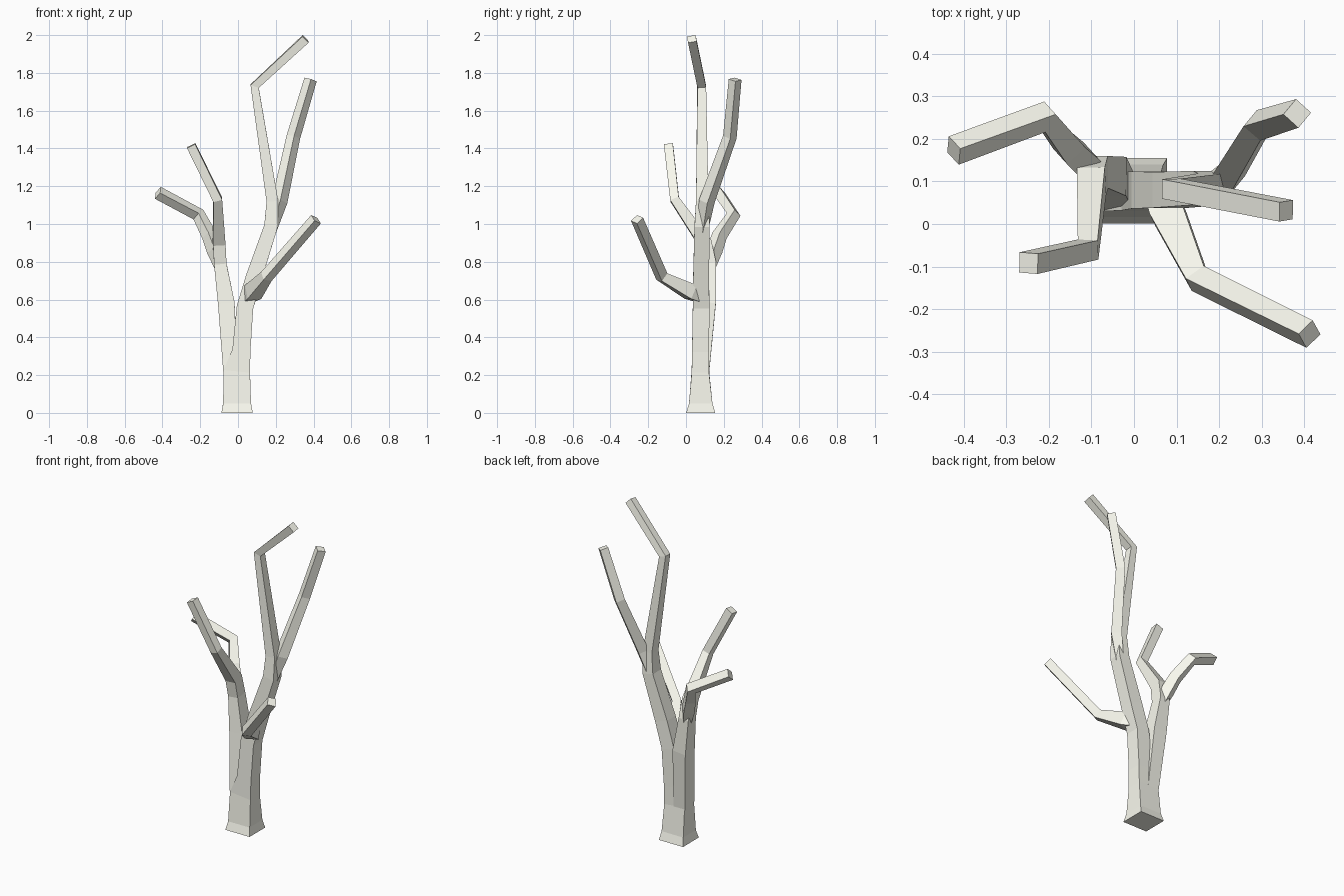
import bpy, bmesh
from mathutils import Vector

# Pale cream bark
bark = bpy.data.materials.new("pale_bark")
bark.diffuse_color = (0.95, 0.95, 0.86, 1)


def limb(name, rings, side=None):
    """Four-sided limb through rings of (x, y, z, half width, half depth)."""
    pts = [Vector(r[:3]) for r in rings]
    if side is None:
        side = Vector((0, 0, 1)).cross(pts[-2] - pts[0])
    side = Vector(side)
    bm = bmesh.new()
    loops = []
    for i, p in enumerate(pts):
        before = (p - pts[i - 1]).normalized() if i else Vector()
        after = (pts[i + 1] - p).normalized() if i < len(pts) - 1 else Vector()
        t = (before + after).normalized()
        side = (side - t * side.dot(t)).normalized()
        other = t.cross(side)
        w, d = rings[i][3], rings[i][-1]
        loops.append([bm.verts.new(p + side * w * a + other * d * b)
                      for a, b in ((-1, -1), (1, -1), (1, 1), (-1, 1))])
    for lo, hi in zip(loops, loops[1:]):
        for k in range(4):
            n = (k + 1) % 4
            bm.faces.new((lo[k], lo[n], hi[n], hi[k]))
    bm.faces.new(loops[0][::-1])
    bm.faces.new(loops[-1])
    bmesh.ops.recalc_face_normals(bm, faces=bm.faces)
    me = bpy.data.meshes.new(name)
    bm.to_mesh(me)
    bm.free()
    me.materials.append(bark)
    ob = bpy.data.objects.new(name, me)
    bpy.context.collection.objects.link(ob)
    return ob


# Flared trunk running into the tall right stem
limb("trunk_and_main_stem", [
    (-0.005, 0.078, 0.0, 0.083, 0.077),
    (-0.005, 0.078, 0.05, 0.074, 0.062),
    (-0.006, 0.076, 0.22, 0.070, 0.046),
    (0.018, 0.077, 0.33, 0.048, 0.045),
    (0.037, 0.080, 0.56, 0.044, 0.044),
    (0.085, 0.080, 0.72, 0.043, 0.042),
    (0.175, 0.085, 0.99, 0.036, 0.040),
    (0.182, 0.086, 1.12, 0.031, 0.033),
    (0.088, 0.083, 1.73, 0.023, 0.023),
    (0.358, 0.031, 1.98, 0.023, 0.023)], (1, 0, 0))

# Left stem, continuing into the left front branch
limb("left_stem", [
    (-0.035, 0.078, 0.15, 0.036, 0.040),
    (-0.040, 0.077, 0.22, 0.038, 0.046),
    (-0.062, 0.112, 0.58, 0.044, 0.046),
    (-0.094, 0.122, 0.79, 0.033, 0.038),
    (-0.100, 0.100, 0.90, 0.033, 0.036),
    (-0.108, -0.060, 1.13, 0.024, 0.024),
    (-0.248, -0.092, 1.415, 0.024, 0.024)], (1, 0, 0))

# Side branches
limb("left_back_branch", [
    (-0.093, 0.125, 0.77, 0.022),
    (-0.122, 0.150, 0.86, 0.031),
    (-0.152, 0.178, 0.94, 0.029),
    (-0.210, 0.252, 1.05, 0.026),
    (-0.424, 0.173, 1.165, 0.025)])

limb("right_back_branch", [
    (0.170, 0.085, 0.95, 0.020),
    (0.220, 0.110, 1.12, 0.030),
    (0.293, 0.232, 1.46, 0.026),
    (0.384, 0.260, 1.765, 0.024)])

limb("right_front_branch", [
    (0.050, 0.085, 0.61, 0.028),
    (0.080, 0.026, 0.640, 0.040),
    (0.150, -0.128, 0.722, 0.026),
    (0.413, -0.259, 1.025, 0.024)])
